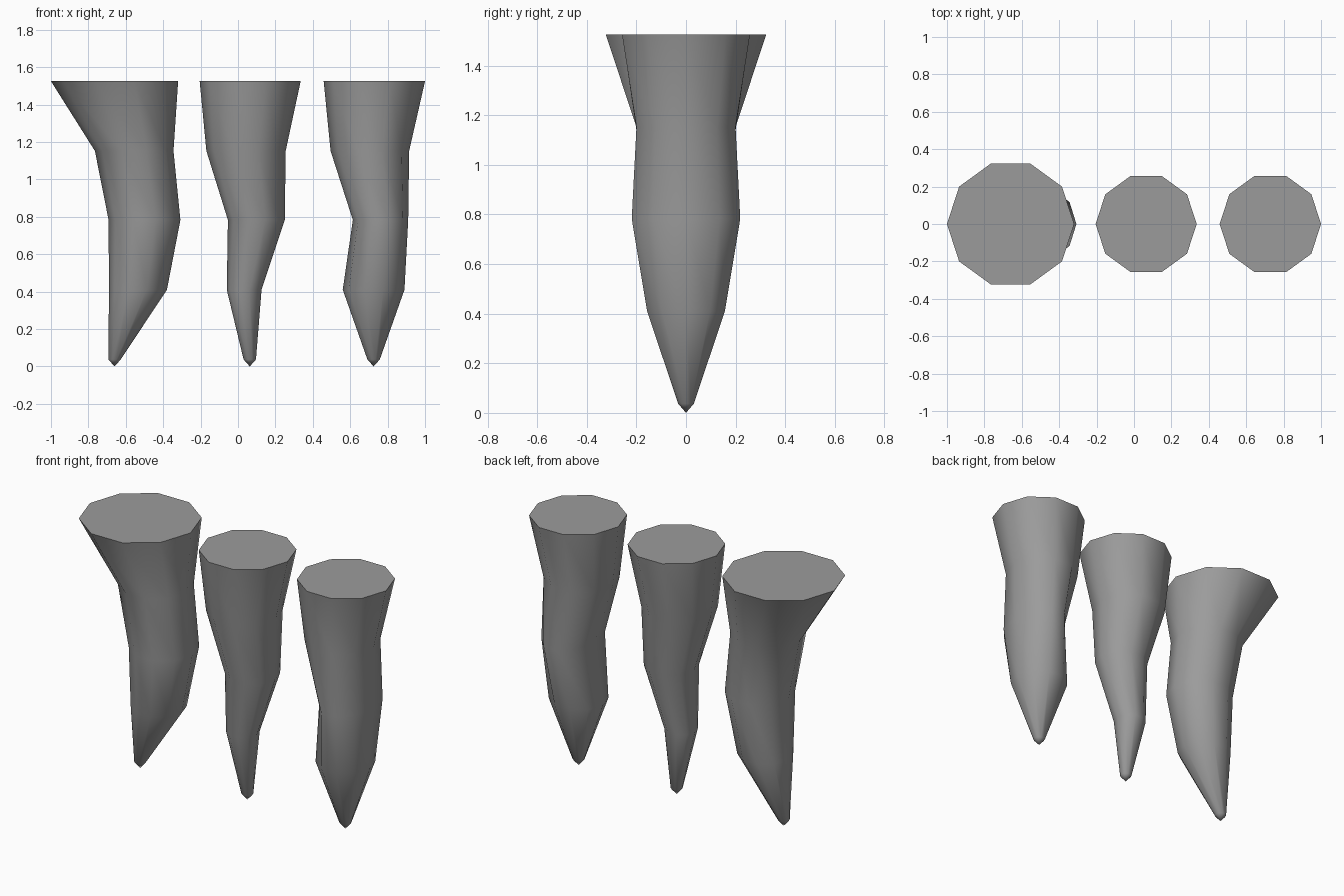
import bpy, bmesh, math

cube = bpy.data.objects.get("Cube")
if cube:
    bpy.data.objects.remove(cube, do_unlink=True)

SIDES = 10
HEIGHTS = (1.525, 1.152, 0.783, 0.41, 0.037)   # ring levels, top to bottom

stone = bpy.data.materials.new("grey_stone")
stone.use_nodes = True
grey = (0.33, 0.33, 0.33, 1)
stone.diffuse_color = grey
stone.node_tree.nodes["Principled BSDF"].inputs["Base Color"].default_value = grey


def make_spike(name, rings):
    """Bent hanging spike; each ring is (centre x, x radius, y radius)."""
    bm = bmesh.new()
    loops = []
    for z, (cx, rx, ry) in zip(HEIGHTS, rings):
        angles = [math.tau * i / SIDES for i in range(SIDES)]
        loops.append([bm.verts.new((cx + rx * math.cos(a), ry * math.sin(a), z))
                      for a in angles])
    # Flat cap, side walls and pointed tip
    bm.faces.new(loops[0])
    for upper, lower in zip(loops, loops[1:]):
        for i in range(SIDES):
            j = (i + 1) % SIDES
            bm.faces.new((upper[i], lower[i], lower[j], upper[j]))
    tip = bm.verts.new((rings[-1][0], 0, 0))
    for i in range(SIDES):
        bm.faces.new((loops[-1][i], tip, loops[-1][(i + 1) % SIDES]))
    bmesh.ops.recalc_face_normals(bm, faces=bm.faces)

    mesh = bpy.data.meshes.new(name)
    bm.to_mesh(mesh)
    bm.free()
    mesh.materials.append(stone)
    obj = bpy.data.objects.new(name, mesh)
    bpy.context.collection.objects.link(obj)

    # Smooth walls, crisp rim
    bpy.ops.object.select_all(action='DESELECT')
    obj.select_set(True)
    bpy.context.view_layer.objects.active = obj
    bpy.ops.object.shade_smooth_by_angle(angle=math.radians(60))


make_spike("right_spike", [(-0.66, 0.34, 0.34), (-0.555, 0.21, 0.21),
                           (-0.5, 0.192, 0.2), (-0.535, 0.155, 0.155),
                           (-0.66, 0.033, 0.033)])
make_spike("middle_spike", [(0.065, 0.27, 0.27), (0.043, 0.212, 0.212),
                            (0.098, 0.152, 0.155), (0.033, 0.093, 0.093),
                            (0.063, 0.033, 0.033)])
make_spike("left_spike", [(0.729, 0.271, 0.271), (0.705, 0.21, 0.21),
                          (0.762, 0.148, 0.23), (0.725, 0.165, 0.165),
                          (0.725, 0.033, 0.033)])
